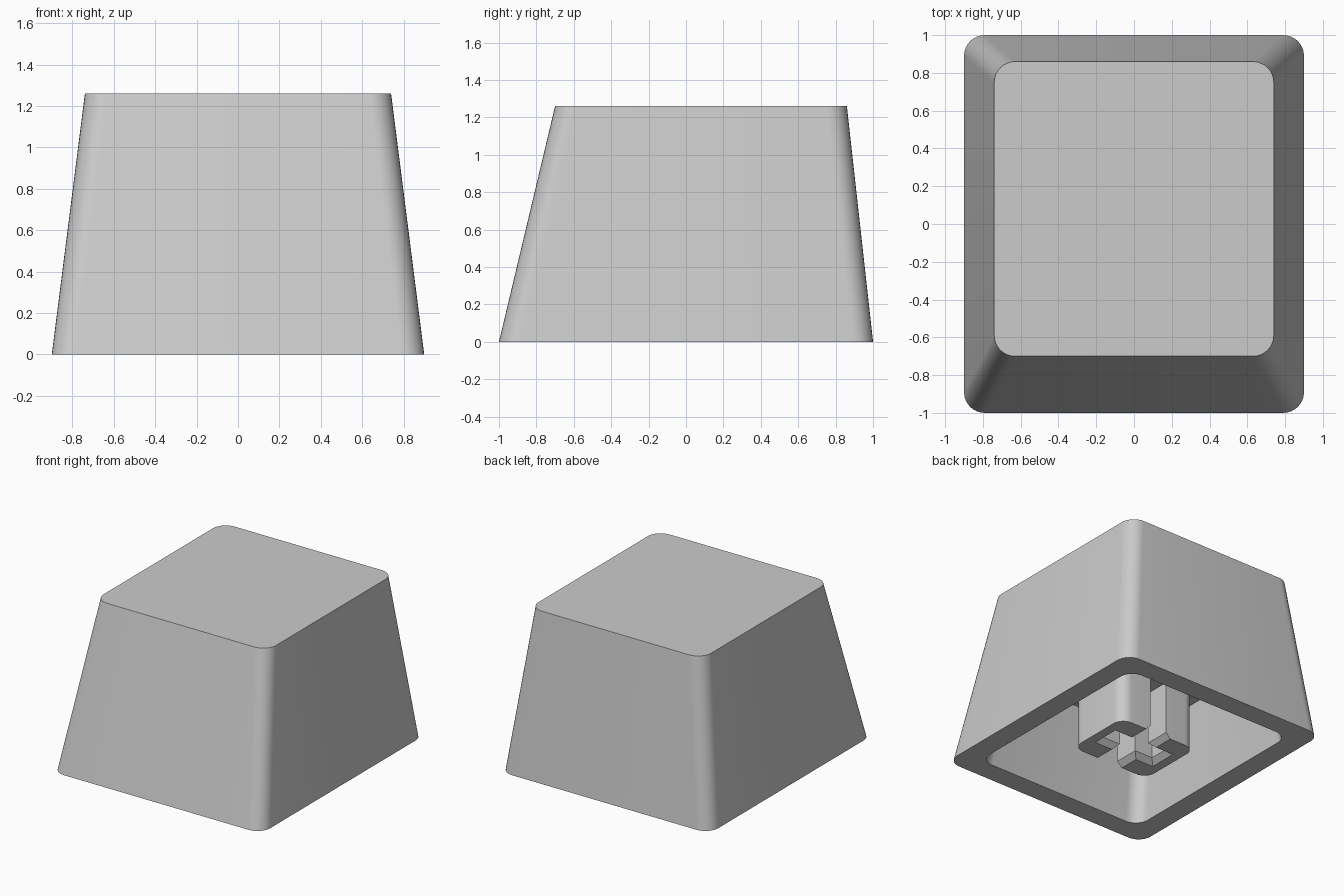
import bpy, bmesh, math

default = bpy.data.objects.get("Cube")
if default:
    bpy.data.objects.remove(default, do_unlink=True)

grey = bpy.data.materials.new("light grey plastic")
grey.use_nodes = True
colour = (0.6, 0.6, 0.6, 1)
grey.diffuse_color = colour
grey.node_tree.nodes["Principled BSDF"].inputs["Base Color"].default_value = colour


def rounded_ring(x, y0, y1, z, r, steps=8):
    """Rounded rectangle from -x to x and y0 to y1 at height z."""
    centres = [(x - r, y1 - r), (r - x, y1 - r), (r - x, y0 + r), (x - r, y0 + r)]
    ring = []
    for corner, (cx, cy) in enumerate(centres):
        for i in range(steps + 1):
            a = math.pi / 2 * (corner + i / steps)
            ring.append((cx + r * math.cos(a), cy + r * math.sin(a), z))
    return ring


def box_ring(x, y, z):
    return [(x, y, z), (-x, y, z), (-x, -y, z), (x, -y, z)]


def loft(name, rings):
    """Closed solid through a chain of rings."""
    bm = bmesh.new()
    loops = [[bm.verts.new(p) for p in ring] for ring in rings]
    n = len(loops[0])
    for a, b in zip(loops, loops[1:]):
        for i in range(n):
            j = (i + 1) % n
            bm.faces.new((a[i], a[j], b[j], b[i]))
    bm.faces.new(loops[0])
    bm.faces.new(loops[-1])
    bmesh.ops.recalc_face_normals(bm, faces=bm.faces)
    mesh = bpy.data.meshes.new(name)
    bm.to_mesh(mesh)
    bm.free()
    mesh.materials.append(grey)
    obj = bpy.data.objects.new(name, mesh)
    bpy.context.collection.objects.link(obj)
    return obj


def activate(obj):
    bpy.ops.object.select_all(action='DESELECT')
    obj.select_set(True)
    bpy.context.view_layer.objects.active = obj


height, wall, ceiling, radius = 1.26, 0.167, 0.66, 0.11


def shell_ring(z, inset):
    """Section of the tapered shell, moved inwards by inset."""
    t = z / height
    return rounded_ring(0.9 - 0.16 * t - inset, -1 + 0.3 * t + inset,
                        1 - 0.14 * t - inset, z, radius)


# Hollow tapered cap
cap = loft("key_cap", [shell_ring(ceiling, wall), shell_ring(0, wall),
                       shell_ring(0, 0), shell_ring(height, 0)])

# Mounting stem under the ceiling
stem = loft("mounting_stem", [rounded_ring(0.34, -0.27, 0.27, z, 0.09)
                              for z in (0, ceiling + 0.03)])

# Cross socket with a chamfered mouth: one closed slot, one open slot
slot, chamfer, depth = 0.072, 0.04, 0.45
for name, x, y in (("socket_slot_x", 0.228, slot), ("socket_slot_y", slot, 0.4)):
    cutter = loft(name, [box_ring(x + 2 * chamfer, y + 2 * chamfer, -chamfer),
                         box_ring(x, y, chamfer), box_ring(x, y, depth)])
    cutter.hide_render = True
    cut = stem.modifiers.new(name, 'BOOLEAN')
    cut.operation = 'DIFFERENCE'
    cut.solver = 'EXACT'
    cut.object = cutter
    activate(stem)
    bpy.ops.object.modifier_apply(modifier=cut.name)
    bpy.data.objects.remove(cutter, do_unlink=True)

for obj in (cap, stem):
    activate(obj)
    bpy.ops.object.shade_smooth_by_angle(angle=math.radians(25))
